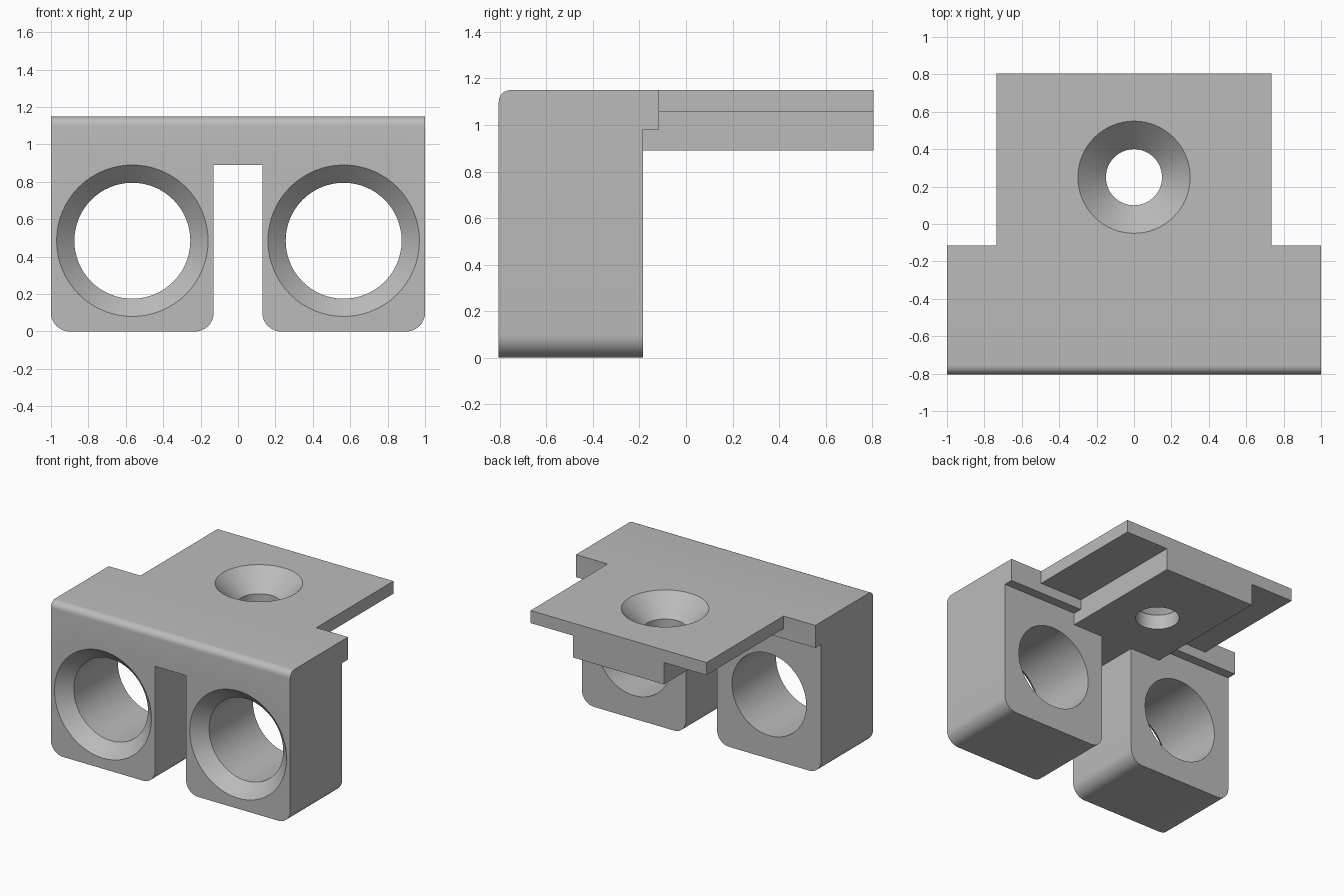
import bpy
import bmesh
from math import cos, sin, pi, radians
from mathutils import Matrix, Vector

cube = bpy.data.objects.get("Cube")
if cube:
    bpy.data.objects.remove(cube, do_unlink=True)

grey = bpy.data.materials.new("light_grey")
grey.use_nodes = True
grey.diffuse_color = (0.5, 0.5, 0.5, 1)
grey.node_tree.nodes["Principled BSDF"].inputs["Base Color"].default_value = (0.5, 0.5, 0.5, 1)

FRONT, WALL, LEDGE, BACK = -0.805, -0.185, -0.115, 0.805
TOP, UNDER = 1.15, 0.89


def make_object(name, bm):
    bmesh.ops.recalc_face_normals(bm, faces=bm.faces[:])
    mesh = bpy.data.meshes.new(name)
    bm.to_mesh(mesh)
    bm.free()
    mesh.materials.append(grey)
    obj = bpy.data.objects.new(name, mesh)
    bpy.context.collection.objects.link(obj)
    return obj


def box(name, half_width, y0, y1, z0, z1):
    bm = bmesh.new()
    size = Matrix.Diagonal((2 * half_width, y1 - y0, z1 - z0, 1))
    place = Matrix.Translation((0, (y0 + y1) / 2, (z0 + z1) / 2))
    bmesh.ops.create_cube(bm, size=1, matrix=place @ size)
    return make_object(name, bm)


def prism(name, outline, y0, y1):
    """Extrude an x-z outline from y0 to y1."""
    bm = bmesh.new()
    face = bm.faces.new([bm.verts.new((x, y0, z)) for x, z in outline])
    new = bmesh.ops.extrude_face_region(bm, geom=[face])["geom"]
    moved = [v for v in new if isinstance(v, bmesh.types.BMVert)]
    bmesh.ops.translate(bm, verts=moved, vec=(0, y1 - y0, 0))
    return bm


def lathe(name, profile, place, steps=64):
    """Spin a closed radius-height profile into a solid cutter."""
    bm = bmesh.new()
    rings = [[bm.verts.new(place @ Vector((r * cos(2 * pi * i / steps), r * sin(2 * pi * i / steps), h)))
              for i in range(steps)] for r, h in profile]
    for a, b in zip(rings, rings[1:]):
        for i in range(steps):
            j = (i + 1) % steps
            bm.faces.new((a[i], a[j], b[j], b[i]))
    bm.faces.new(rings[0])
    bm.faces.new(rings[-1])
    return make_object(name, bm)


def combine(target, tool, operation):
    mod = target.modifiers.new(operation.lower(), 'BOOLEAN')
    mod.operation, mod.solver, mod.object = operation, 'EXACT', tool
    bpy.context.view_layer.objects.active = target
    bpy.ops.object.modifier_apply(modifier=mod.name)
    bpy.data.objects.remove(tool, do_unlink=True)


def corner(cx, cz, radius, start):
    return [(cx + radius * cos(a), cz + radius * sin(a))
            for a in (radians(start + 90 * i / 10) for i in range(11))]


# Front block: two legs with rounded feet and a slot between them
R, SLOT = 0.1, 0.13
right_half = ([(SLOT, UNDER)] + corner(SLOT + R, R, R, 180)
              + corner(1 - R, R, R, 270) + [(1, TOP)])
outline = right_half + [(-x, z) for x, z in reversed(right_half)]
bm = prism("bracket", outline, FRONT, WALL)
front_top = [e for e in bm.edges
             if all(v.co.z > TOP - 0.01 and v.co.y < FRONT + 0.01 for v in e.verts)]
bmesh.ops.bevel(bm, geom=front_top, offset=0.05, segments=8, profile=0.5, affect='EDGES')
bracket = make_object("bracket", bm)

# Ledge behind the block, mounting plate and its thick centre rib
combine(bracket, box("ledge", 1, WALL, LEDGE, 0.98, TOP), 'UNION')
combine(bracket, box("plate", 0.735, LEDGE, BACK, 1.055, TOP), 'UNION')
combine(bracket, box("rib", 0.38, WALL, BACK, UNDER, TOP), 'UNION')


# Countersunk holes: 45 degree cone, then a straight bore
def countersink(name, outer, inner, length, place):
    over = 0.02
    profile = [(outer + over, over), (inner, inner - outer), (inner, -length)]
    combine(bracket, lathe(name, profile, place), 'DIFFERENCE')


for side in (-1, 1):
    facing = Matrix.Translation((side * 0.565, FRONT, 0.485)) @ Matrix.Rotation(radians(90), 4, 'X')
    countersink("leg_bore", 0.405, 0.31, 0.8, facing)
countersink("screw_hole", 0.3, 0.15, 0.4, Matrix.Translation((0, 0.25, TOP)))

# Smooth the rounded surfaces, keep the edges crisp
bpy.ops.object.select_all(action='DESELECT')
bracket.select_set(True)
bpy.context.view_layer.objects.active = bracket
bpy.ops.object.shade_smooth_by_angle(angle=radians(30))
